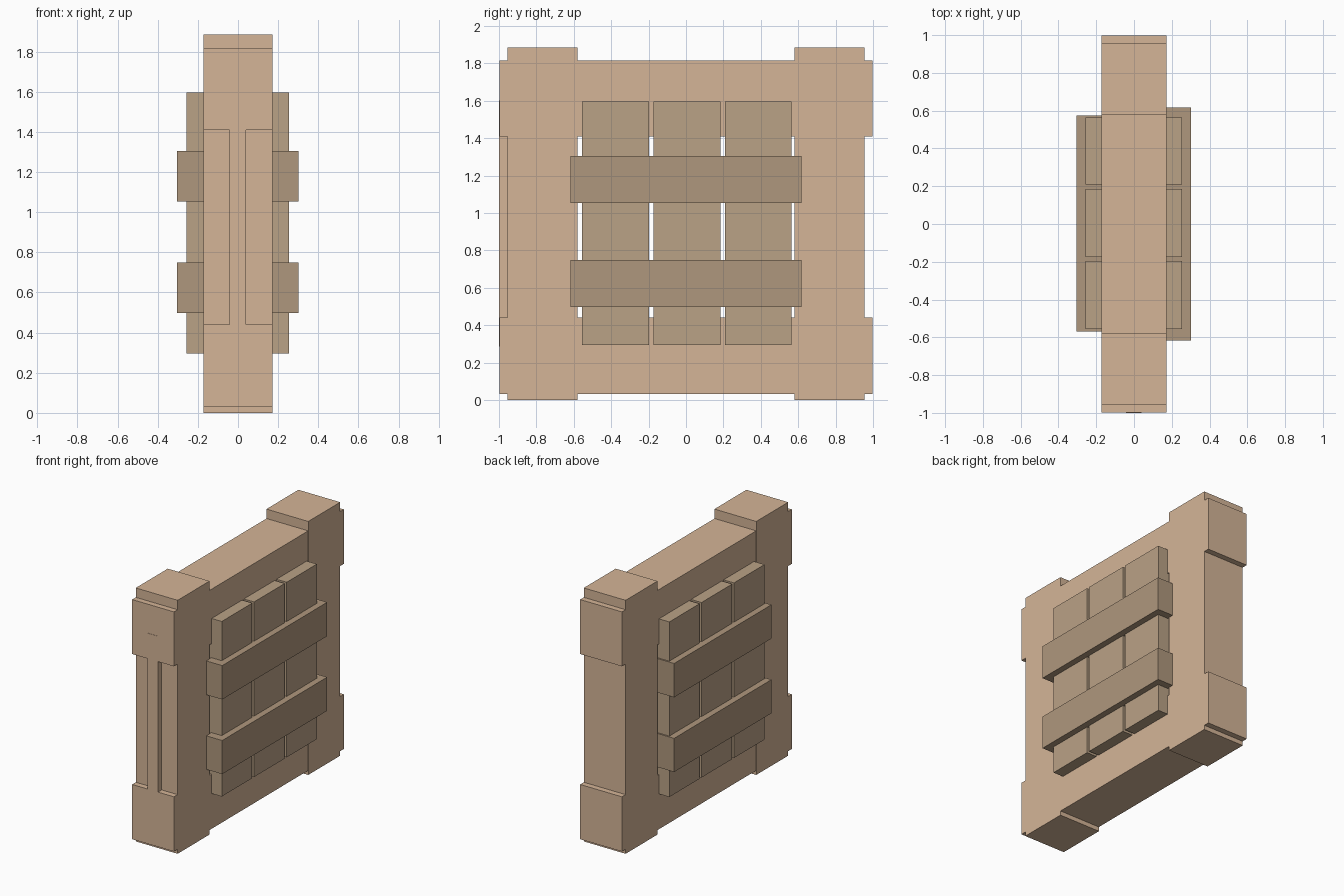
import bpy

if "Cube" in bpy.data.objects:
    bpy.data.objects.remove(bpy.data.objects["Cube"])


def material(name, rgb):
    m = bpy.data.materials.new(name)
    m.diffuse_color = (*rgb, 1)
    m.use_nodes = True
    m.node_tree.nodes["Principled BSDF"].inputs["Base Color"].default_value = m.diffuse_color
    return m


FRAME = material("pale_wood", (0.66, 0.46, 0.31))
PLANK = material("mid_wood", (0.49, 0.36, 0.24))
BAR = material("dark_wood", (0.43, 0.31, 0.205))


def box(name, x, y, z, mat):
    """Box from (min, max) ranges on each axis."""
    bpy.ops.mesh.primitive_cube_add(
        size=1, location=[(a + b) / 2 for a, b in (x, y, z)])
    ob = bpy.context.object
    ob.name = name
    ob.scale = [b - a for a, b in (x, y, z)]
    bpy.ops.object.transform_apply(location=False, rotation=False, scale=True)
    ob.data.materials.append(mat)
    return ob


T = 0.172  # half thickness of the frame

# Upright posts
box("front_post", (-T, T), (-0.955, -0.58), (0, 1.885), FRAME)
box("back_post", (-T, T), (0.58, 0.955), (0, 1.885), FRAME)

# Top and bottom rails, slightly longer than the posts are apart
box("bottom_rail", (-T + 0.0005, T - 0.0005), (-0.998, 0.998), (0.033, 0.44), FRAME)
box("top_rail", (-T + 0.0005, T - 0.0005), (-0.998, 0.998), (1.41, 1.815), FRAME)

# Narrow strip on the front edge
box("edge_strip", (-0.043, 0.041), (-1.0, -0.90), (0.285, 1.6), FRAME)

# Planks filling the opening, standing proud on both faces
for i, y in enumerate([(-0.555, -0.197), (-0.175, 0.185), (0.208, 0.563)]):
    box(f"plank_{i + 1}", (-0.257, 0.255), y, (0.295, 1.597), PLANK)

# Cross bars on both faces
for label, z in (("lower", (0.498, 0.748)), ("upper", (1.053, 1.305))):
    box(f"{label}_bar_right", (0.168, 0.302), (-0.617, 0.617), z, BAR)
    box(f"{label}_bar_left", (-0.304, -0.168), (-0.57, 0.574), z, BAR)
